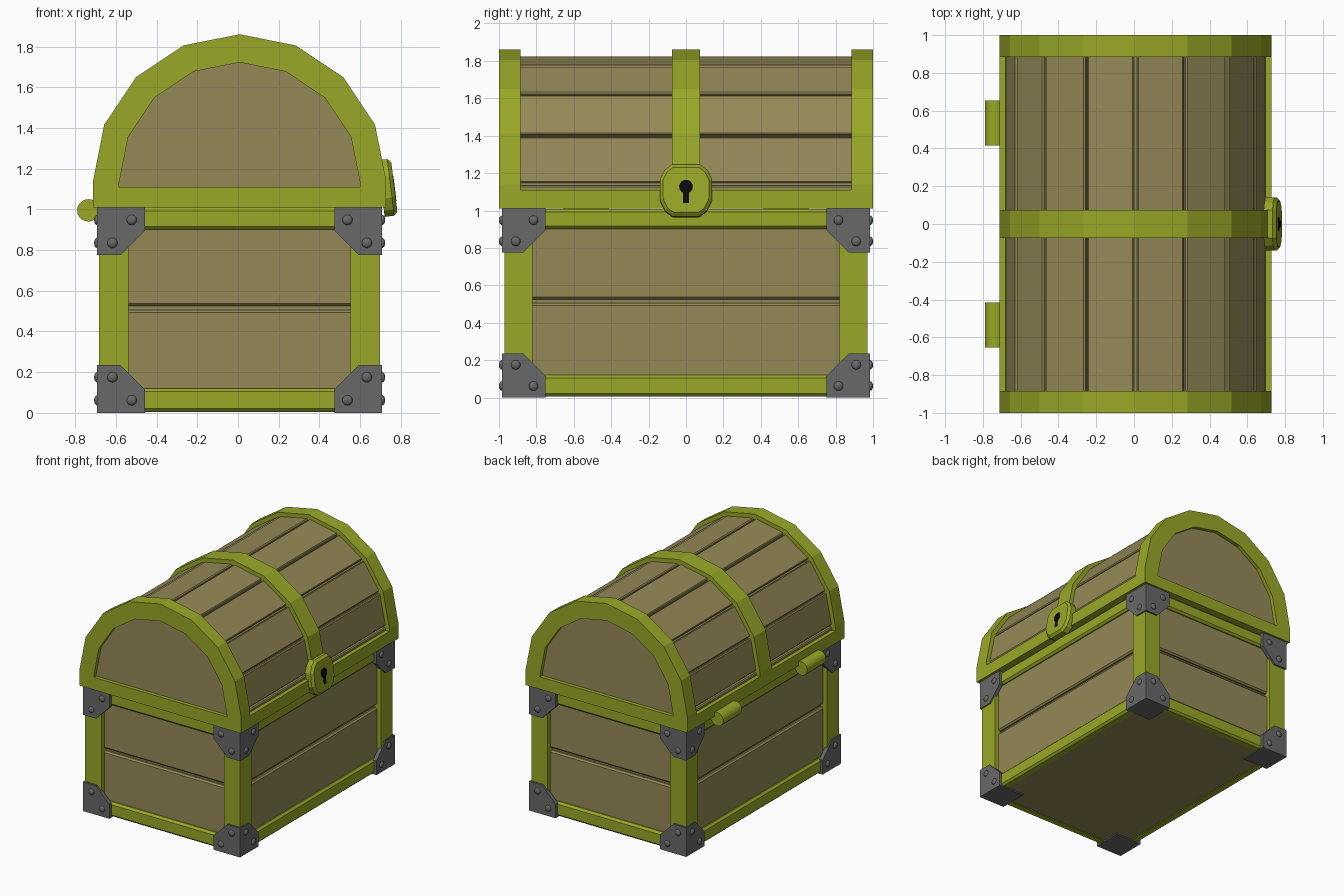
import bpy, bmesh, math
from mathutils import Vector

if "Cube" in bpy.data.objects:
    bpy.data.objects.remove(bpy.data.objects["Cube"])

CX = 0.008      # chest centre line in x


def material(name, r, g, b):
    m = bpy.data.materials.new(name)
    m.diffuse_color = (r, g, b, 1)
    m.use_nodes = True
    m.node_tree.nodes["Principled BSDF"].inputs["Base Color"].default_value = m.diffuse_color
    return m


GREEN = material("green_metal", 0.32, 0.39, 0.02)
WOOD = material("brown_wood", 0.30, 0.25, 0.095)
STEEL = material("dark_steel", 0.14, 0.14, 0.14)
BLACK = material("black", 0.003, 0.003, 0.003)


def prism(bm, pts, axis, a, b):
    """Extrude a 2D outline along an axis from a to b; returns the b cap."""
    def at(u, v, t):
        return {'x': (t, u, v), 'y': (u, t, v), 'z': (u, v, t)}[axis]
    lo = [bm.verts.new(at(u, v, a)) for u, v in pts]
    hi = [bm.verts.new(at(u, v, b)) for u, v in pts]
    n = len(pts)
    for i in range(n):
        j = (i + 1) % n
        bm.faces.new((lo[i], lo[j], hi[j], hi[i]))
    bm.faces.new(lo)
    return bm.faces.new(hi)


def box(bm, x0, x1, y0, y1, z0, z1):
    prism(bm, [(x0, y0), (x1, y0), (x1, y1), (x0, y1)], 'z', z0, z1)


def finish(bm, name, mat, bevel=0, loc=(0, 0, 0)):
    bmesh.ops.recalc_face_normals(bm, faces=bm.faces)
    me = bpy.data.meshes.new(name)
    bm.to_mesh(me)
    bm.free()
    me.materials.append(mat)
    ob = bpy.data.objects.new(name, me)
    bpy.context.collection.objects.link(ob)
    ob.location = Vector(loc) + Vector((CX, 0, 0))
    if bevel:
        mod = ob.modifiers.new("bevel", 'BEVEL')
        mod.width, mod.segments = bevel, 1
    return ob


def arch(r, zc, z0):
    """Half 16-gon standing on short straight legs."""
    pts = [(r * math.cos(math.pi * i / 8), zc + r * math.sin(math.pi * i / 8)) for i in range(9)]
    return [(r, z0)] + pts + [(-r, z0)]


# body core and floor
bm = bmesh.new()
box(bm, -0.63, 0.63, -0.91, 0.91, 0.01, 1.0)
finish(bm, "body_core", WOOD)

# two wall planks on every side
for z0, z1, row in ((0.06, 0.505, "lower"), (0.525, 0.96, "upper")):
    bm = bmesh.new()
    for s in (-1, 1):
        box(bm, -0.6, 0.6, s * 0.85, s * 0.935, z0, z1)
        box(bm, s * 0.58, s * 0.655, -0.88, 0.88, z0, z1)
    finish(bm, row + "_wall_planks", WOOD, 0.012)

# corner posts
for sx in (-1, 1):
    for sy in (-1, 1):
        bm = bmesh.new()
        box(bm, sx * 0.545, sx * 0.69, sy * 0.82, sy * 0.97, 0.01, 1.0)
        finish(bm, "corner_post", GREEN)

# bottom and top rails
for z0, z1, row in ((0.005, 0.12, "bottom"), (0.9, 1.008, "top")):
    for s in (-1, 1):
        bm = bmesh.new()
        box(bm, -0.6, 0.6, s * 0.88, s * 0.96, z0, z1)
        finish(bm, row + "_end_rail", GREEN, 0.016)
        bm = bmesh.new()
        box(bm, s * 0.6, s * 0.68, -0.88, 0.88, z0, z1)
        finish(bm, row + "_side_rail", GREEN, 0.016)

# steel corner brackets with studs
X, Y, T = 0.70, 0.985, 0.03
for sx in (-1, 1):
    for sy in (-1, 1):
        for top in (0, 1):
            def zz(z):
                return 1.01 - z if top else z

            def outline(e, s):
                return [(s * (e - u), zz(v)) for u, v in
                        ((0, 0), (0.235, 0), (0.235, 0.115), (0.115, 0.235), (0, 0.235))]
            bm = bmesh.new()
            prism(bm, outline(X, sx), 'y', sy * (Y - T), sy * Y)
            prism(bm, outline(Y, sy), 'x', sx * (X - T), sx * X)
            box(bm, sx * (X - 0.235), sx * X, sy * (Y - 0.235), sy * Y, zz(0), zz(0.015))
            finish(bm, "corner_bracket", STEEL)
            bm = bmesh.new()
            for u, v in ((0.075, 0.175), (0.17, 0.062)):
                for p, sc in (((sx * (X - u), sy * Y, zz(v)), (1, 0.6, 1)),
                              ((sx * X, sy * (Y - u), zz(v)), (0.6, 1, 1))):
                    vs = bmesh.ops.create_uvsphere(bm, u_segments=12, v_segments=8, radius=0.025)['verts']
                    bmesh.ops.scale(bm, vec=sc, verts=vs)
                    bmesh.ops.translate(bm, vec=p, verts=vs)
            for f in bm.faces:
                f.smooth = True
            finish(bm, "bracket_studs", STEEL)

# lid core, its ends are the recessed end panels
bm = bmesh.new()
prism(bm, arch(0.655, 1.14, 1.02), 'y', -0.97, 0.97)
finish(bm, "lid_core", WOOD)

# lid planks, one per facet, plus a short upright one on each side
bm = bmesh.new()
ring_o, ring_i = arch(0.687, 1.14, 1.03), arch(0.62, 1.14, 1.03)
for i in range(10):
    o0, o1, i0, i1 = (Vector(p) for p in (ring_o[i], ring_o[i + 1], ring_i[i], ring_i[i + 1]))
    g = (o1 - o0).normalized() * 0.007
    prism(bm, [o0 + g, o1 - g, i1 - g, i0 + g], 'y', -0.93, 0.93)
finish(bm, "lid_planks", WOOD, 0.008)

# lid arches: two ends and the middle strap
for name, y0, y1 in (("front_lid_arch", -1, -0.885), ("middle_lid_strap", -0.075, 0.075),
                     ("back_lid_arch", 0.885, 1)):
    bm = bmesh.new()
    loops = [[bm.verts.new((u, y, v)) for u, v in pts]
             for pts, y in ((arch(0.72, 1.14, 1.01), y0), (arch(0.72, 1.14, 1.01), y1),
                            (arch(0.592, 1.13, 1.11), y1), (arch(0.592, 1.13, 1.11), y0))]
    for k in range(4):
        a, b = loops[k], loops[(k + 1) % 4]
        for i in range(11):
            j = (i + 1) % 11
            bm.faces.new((a[i], a[j], b[j], b[i]))
    finish(bm, name, GREEN)

# lid rims along both long sides
for s in (-1, 1):
    bm = bmesh.new()
    box(bm, s * 0.60, s * 0.72, -0.9, 0.9, 1.01, 1.11)
    finish(bm, "lid_side_rim", GREEN)

# hinge barrels
for y in (-0.535, 0.535):
    bm = bmesh.new()
    pts = [(0.055 * math.cos(math.tau * i / 20), 0.055 * math.sin(math.tau * i / 20)) for i in range(20)]
    prism(bm, pts, 'y', -0.12, 0.12)
    hinge = finish(bm, "hinge", GREEN, 0, (-0.743, y, 0.995))

# tilted lock plate with bevelled face and keyhole
LOCK = (0.76, 0, 1.11)
half = [(0.075, 0.14), (0.115, 0.108), (0.14, 0.06), (0.14, -0.05), (0.112, -0.11), (0.07, -0.14)]
bm = bmesh.new()
cap = prism(bm, half + [(-u, v) for u, v in reversed(half)], 'x', -0.065, 0)
bmesh.ops.recalc_face_normals(bm, faces=bm.faces)
bmesh.ops.bevel(bm, geom=list(cap.edges), offset=0.018, segments=1, affect='EDGES')
plate = finish(bm, "lock_plate", GREEN, 0, LOCK)

bm = bmesh.new()
pts = [(0.037 * math.sin(a), 0.018 + 0.037 * math.cos(a))
       for a in (math.radians(-156 + 24 * i) for i in range(14))]
prism(bm, pts + [(0.015, -0.07), (-0.015, -0.07)], 'x', -0.02, 0.002)
hole = finish(bm, "keyhole", BLACK, 0, LOCK)
for ob in (plate, hole):
    ob.rotation_euler.y = math.radians(-7)
